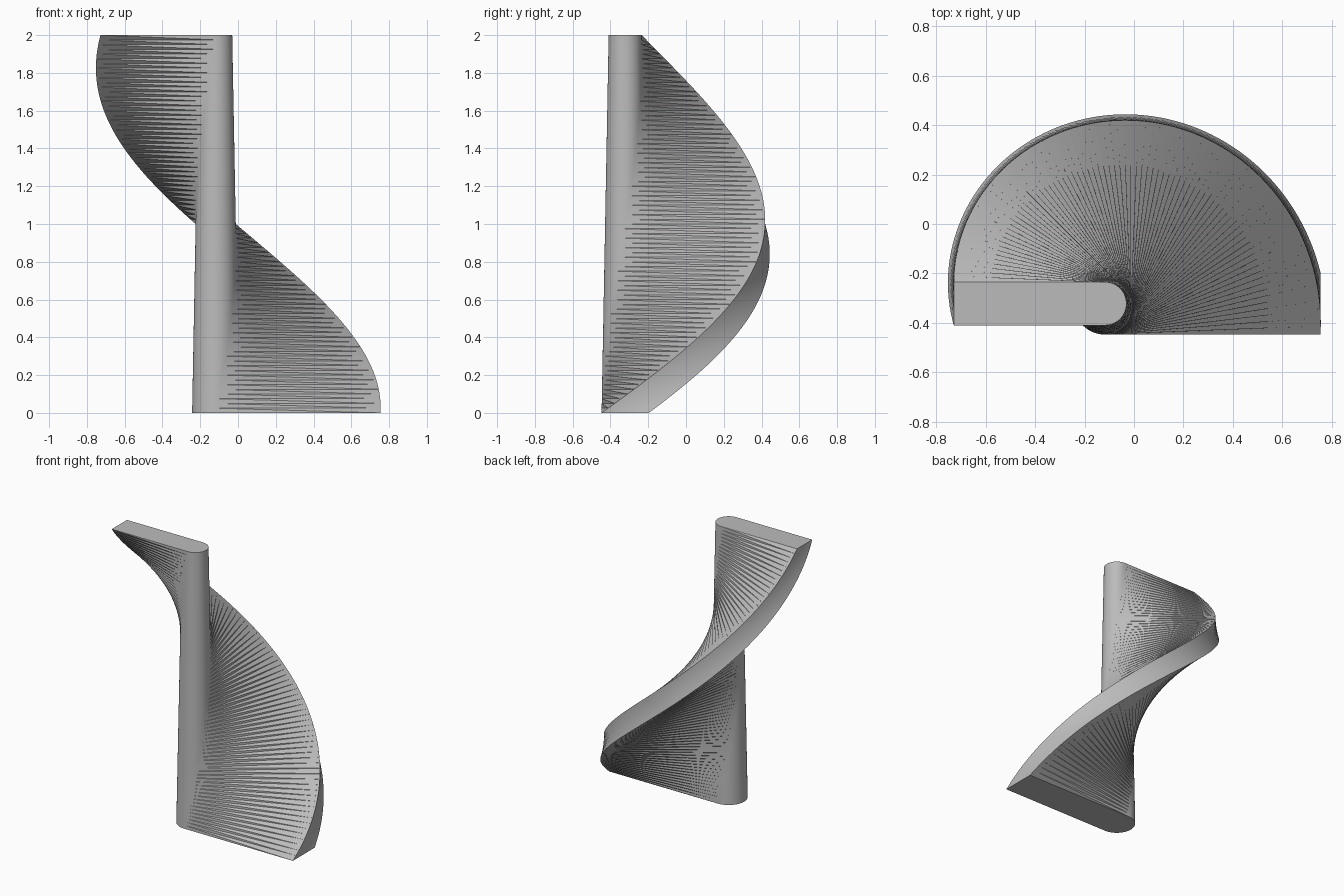
import bpy
import bmesh
from math import pi, cos, sin, radians
from mathutils import Matrix, Vector

cube = bpy.data.objects.get("Cube")
if cube:
    bpy.data.objects.remove(cube, do_unlink=True)

HEIGHT = 2.0
SLICES = 80
TWIST = pi
TOP_SCALE = 0.7
RADIUS = 0.125
REACH = 0.872
AXIS = Vector((-0.118, -0.322, 0))
ARC_STEPS = 32

# Plain grey material
grey = bpy.data.materials.new("grey")
grey.use_nodes = True
colour = (0.5, 0.5, 0.5, 1)
grey.diffuse_color = colour
grey.node_tree.nodes["Principled BSDF"].inputs["Base Color"].default_value = colour

# Bar outline: square outer end, round inner end centred on the twist axis
outline = [Vector((REACH, -RADIUS, 0)), Vector((REACH, RADIUS, 0))]
for i in range(ARC_STEPS + 1):
    a = pi / 2 + pi * i / ARC_STEPS
    outline.append(Vector((RADIUS * cos(a), RADIUS * sin(a), 0)))

# Stack of outlines that turn half a revolution and taper on the way up
bm = bmesh.new()
rings = []
for s in range(SLICES + 1):
    t = s / SLICES
    place = (Matrix.Translation(AXIS + Vector((0, 0, HEIGHT * t)))
             @ Matrix.Rotation(TWIST * t, 4, "Z")
             @ Matrix.Scale(1 + (TOP_SCALE - 1) * t, 4))
    rings.append([bm.verts.new(place @ p) for p in outline])

# Walls between the outlines, split along the shorter diagonal
n = len(outline)
walls = []
for low, high in zip(rings, rings[1:]):
    for i in range(n):
        j = (i + 1) % n
        walls.append(bm.faces.new((low[i], low[j], high[j], high[i])))
bmesh.ops.triangulate(bm, faces=walls, quad_method="SHORT_EDGE")

# Flat end caps
bm.faces.new(list(reversed(rings[0])))
bm.faces.new(rings[-1])
bmesh.ops.recalc_face_normals(bm, faces=bm.faces)

mesh = bpy.data.meshes.new("twisted_blade")
bm.to_mesh(mesh)
bm.free()
mesh.materials.append(grey)
blade = bpy.data.objects.new("twisted_blade", mesh)
bpy.context.collection.objects.link(blade)

# Soft walls with crisp rims
bpy.context.view_layer.objects.active = blade
blade.select_set(True)
bpy.ops.object.shade_smooth_by_angle(angle=radians(30))
